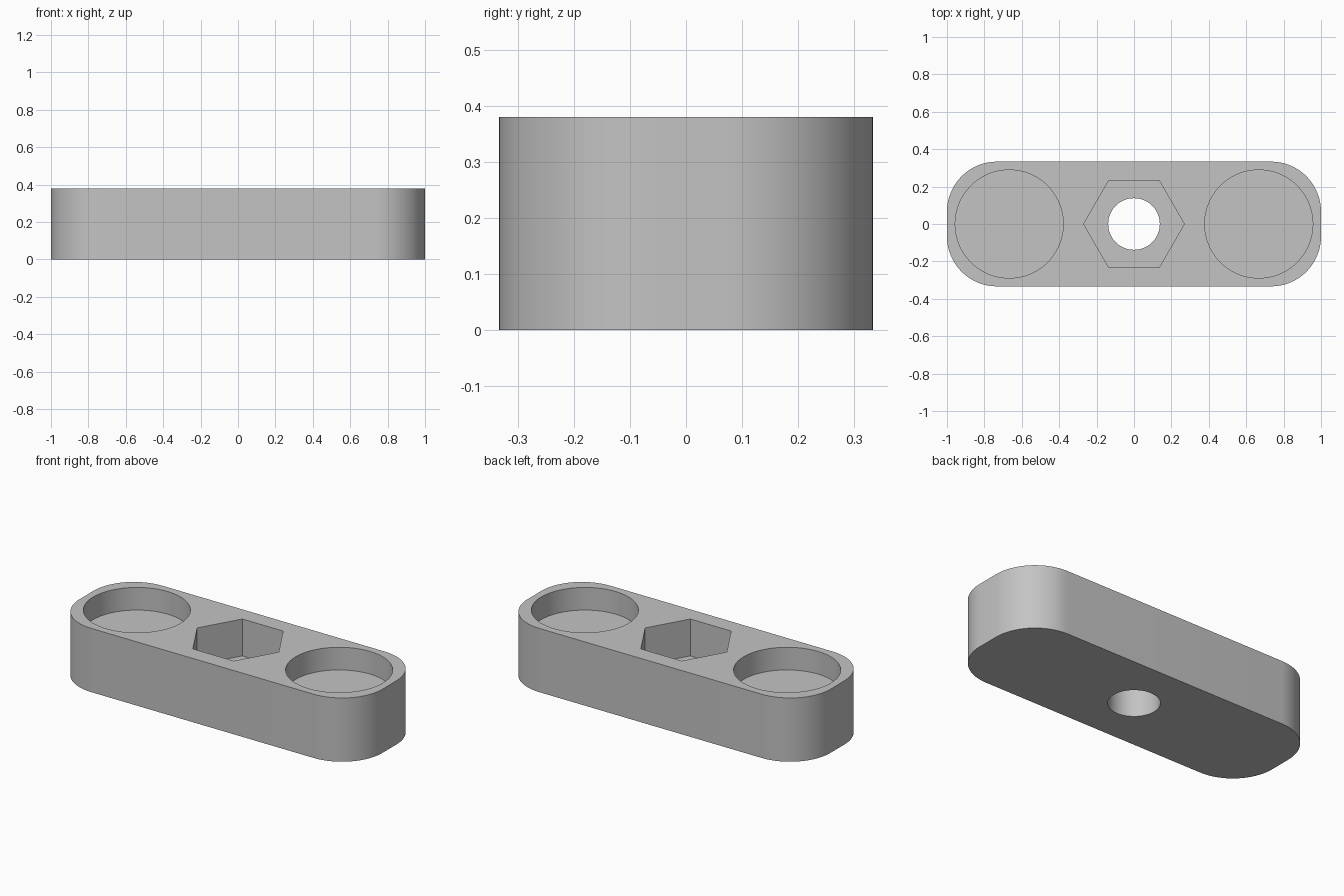
import bpy
import bmesh
from math import cos, sin, pi, radians

cube = bpy.data.objects.get("Cube")
if cube:
    bpy.data.objects.remove(cube, do_unlink=True)

LENGTH, WIDTH, HEIGHT = 2.0, 0.667, 0.38
CORNER = 0.267

grey = bpy.data.materials.new("plain grey")
grey.use_nodes = True
colour = (0.55, 0.55, 0.55, 1)
grey.diffuse_color = colour
grey.node_tree.nodes["Principled BSDF"].inputs["Base Color"].default_value = colour


def prism(name, outline, bottom, top):
    """Extrude a closed outline upwards into a solid."""
    bm = bmesh.new()
    face = bm.faces.new([bm.verts.new((x, y, bottom)) for x, y in outline])
    extruded = bmesh.ops.extrude_face_region(bm, geom=[face])["geom"]
    verts = [v for v in extruded if isinstance(v, bmesh.types.BMVert)]
    bmesh.ops.translate(bm, verts=verts, vec=(0, 0, top - bottom))
    bmesh.ops.recalc_face_normals(bm, faces=bm.faces)
    mesh = bpy.data.meshes.new(name)
    bm.to_mesh(mesh)
    bm.free()
    mesh.materials.append(grey)
    obj = bpy.data.objects.new(name, mesh)
    bpy.context.collection.objects.link(obj)
    return obj


def ring(radius, sides, x=0):
    return [(x + radius * cos(2 * pi * i / sides), radius * sin(2 * pi * i / sides))
            for i in range(sides)]


def rounded_rectangle(length, width, radius, steps=16):
    points = []
    for quarter, (sx, sy) in enumerate([(1, 1), (-1, 1), (-1, -1), (1, -1)]):
        for i in range(steps + 1):
            a = (quarter + i / steps) * pi / 2
            points.append((sx * (length / 2 - radius) + radius * cos(a),
                           sy * (width / 2 - radius) + radius * sin(a)))
    return points


# Bar with rounded corners
body = prism("bar_body", rounded_rectangle(LENGTH, WIDTH, CORNER), 0, HEIGHT)

# Round pockets, hexagonal nut recess and through hole
over = HEIGHT + 0.1
cutters = [prism(side + "_pocket_cutter", ring(0.289, 96, x), HEIGHT - 0.135, over)
           for side, x in (("left", 0.667), ("right", -0.667))]
cutters.append(prism("nut_recess_cutter", ring(0.269, 6), HEIGHT - 0.22, over))
cutters.append(prism("bolt_hole_cutter", ring(0.138, 64), -0.1, over))

bpy.ops.object.select_all(action="DESELECT")
body.select_set(True)
bpy.context.view_layer.objects.active = body
for cutter in cutters:
    cutter.hide_render = True
    cut = body.modifiers.new(cutter.name, "BOOLEAN")
    cut.operation = "DIFFERENCE"
    cut.solver = "EXACT"
    cut.object = cutter
    bpy.ops.object.modifier_apply(modifier=cut.name)
    bpy.data.objects.remove(cutter, do_unlink=True)

bpy.ops.object.shade_smooth_by_angle(angle=radians(30))
